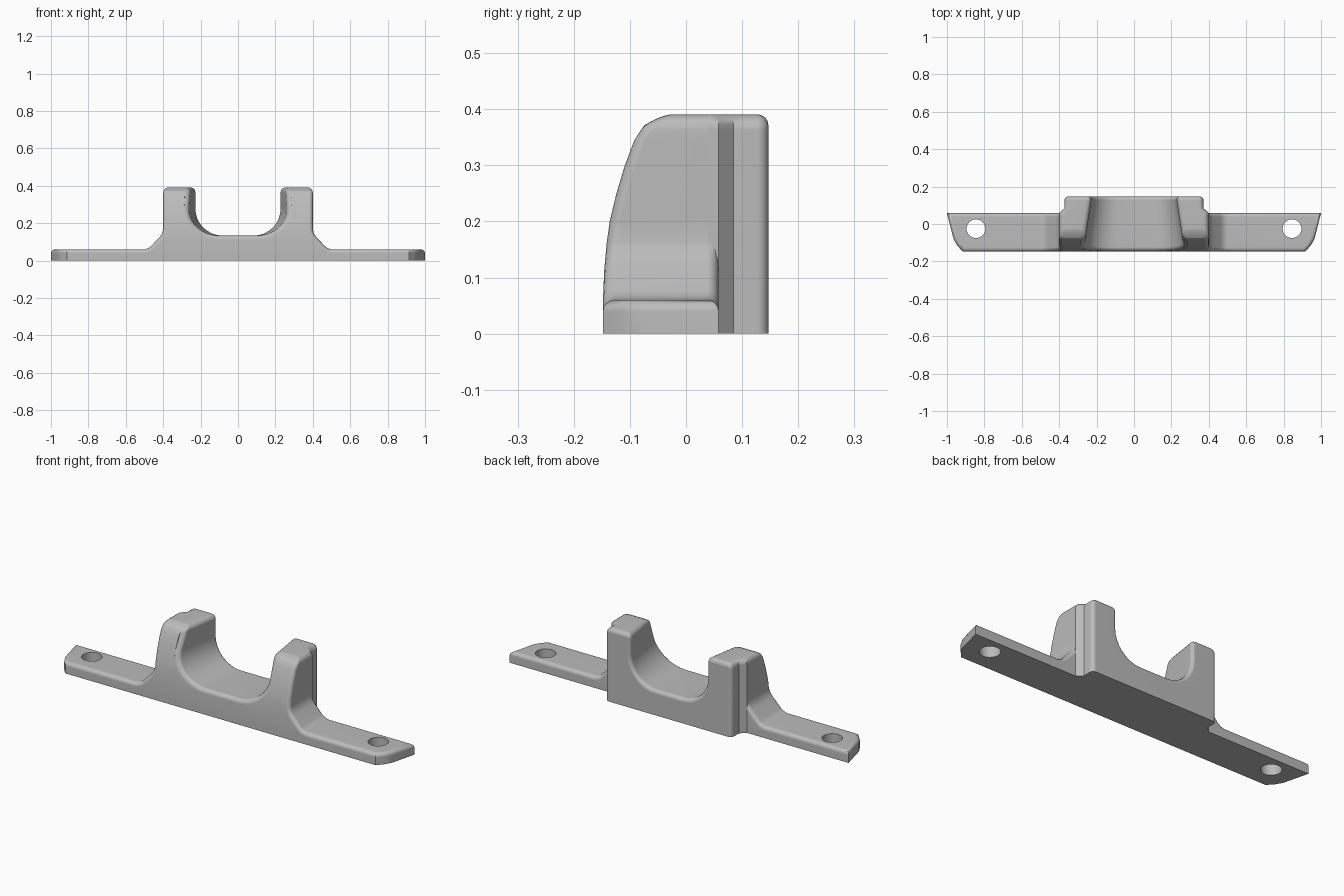
import bpy, bmesh
from math import sin, cos, pi, radians
from mathutils import Vector

cube = bpy.data.objects.get("Cube")
if cube:
    bpy.data.objects.remove(cube, do_unlink=True)

FILLET = 0.02
TOP = 0.391
FRONT, BACK = -0.148, 0.147
PLATE_BACK = 0.058

# Lean of the front face: (height, y)
LEAN = [(0.06, FRONT), (0.11, -0.146), (0.165, -0.141), (0.2, -0.136), (0.25, -0.124),
        (0.3, -0.109), (0.345, -0.092), (0.371, -0.075), (TOP, -0.045)]


def front_y(z):
    if z <= LEAN[0][0]:
        return FRONT
    for (z0, y0), (z1, y1) in zip(LEAN, LEAN[1:]):
        if z <= z1:
            return y0 + (y1 - y0) * (z - z0) / (z1 - z0)
    return LEAN[-1][1]


def arc(cx, cz, r, start, end, steps=4):
    angles = [radians(start + (end - start) * i / steps) for i in range(steps + 1)]
    return [(cx + r * cos(a), cz + r * sin(a)) for a in angles]


def inset_outline(points, d):
    """Move a counter-clockwise outline inward by d with mitred corners."""
    result = []
    for i, p in enumerate(points):
        a, b, c = Vector(points[i - 1]), Vector(p), Vector(points[(i + 1) % len(points)])
        e1, e2 = (b - a).normalized(), (c - b).normalized()
        n1, n2 = Vector((-e1.y, e1.x)), Vector((-e2.y, e2.x))
        result.append(b + (n1 + n2) * (d / (1 + n1.dot(n2))))
    return result


def round_start(e, sign=1, steps=4):
    turns = [pi / 2 * (steps - i) / steps for i in range(steps + 1)]
    return [(e + FILLET * (1 - sin(a)), sign * FILLET * (1 - cos(a))) for a in turns]


def round_end(e, sign=1, steps=4):
    turns = [pi / 2 * i / steps for i in range(steps + 1)]
    return [(e - FILLET * (1 - sin(a)), sign * FILLET * (1 - cos(a))) for a in turns]


def loft(name, half, rings, place):
    """Mirror a half outline and loft it through (position, inset) rings."""
    outline = half + [(-u, v) for u, v in reversed(half)]
    m, n = len(half), len(outline)
    bm = bmesh.new()
    loops = [[bm.verts.new(place(p.x, p.y, pos)) for p in inset_outline(outline, d)]
             for pos, d in rings]
    for a, b in zip(loops, loops[1:]):
        for i in range(n):
            j = (i + 1) % n
            bm.faces.new((a[i], a[j], b[j], b[i]))
    for ring in (loops[0], loops[-1]):
        for i in range(m - 1):
            bm.faces.new((ring[i], ring[i + 1], ring[n - 2 - i], ring[n - 1 - i]))
    bmesh.ops.recalc_face_normals(bm, faces=bm.faces[:])
    mesh = bpy.data.meshes.new(name)
    bm.to_mesh(mesh)
    bm.free()
    obj = bpy.data.objects.new(name, mesh)
    bpy.context.collection.objects.link(obj)
    return obj


def combine(target, other, operation):
    mod = target.modifiers.new(operation.title(), 'BOOLEAN')
    mod.operation, mod.solver, mod.object = operation, 'EXACT', other
    bpy.context.view_layer.objects.active = target
    bpy.ops.object.modifier_apply(modifier=mod.name)
    bpy.data.objects.remove(other, do_unlink=True)


def along_front(u, v, pos):
    # Positions near zero follow the leaning front face
    return (u, front_y(v) + pos if pos < 0.03 else pos, v)


def rear_place(u, v, pos):
    # Flares out to meet the wider front half
    flare = 0.0275 * min(1, max(0, (0.085 - pos) / 0.027))
    return (u + (flare if u > 0 else -flare), pos, v)


def saddle_place(u, v, pos):
    x, y, z = along_front(u, v, pos)
    widen = min(1, max(0, (BACK - y) / (BACK - FRONT)))
    return (x * (1 + 0.2 * widen), y, z)


# Mounting plate with clipped ends
plate_half = [(0.915, FRONT), (0.945, -0.115), (0.965, -0.08), (1, PLATE_BACK)]
bracket = loft("bracket", plate_half, [(-0.1, 0)] + round_end(0.06),
               lambda u, v, pos: (u, v, pos))

# Front half of the block with ramps down to the plate
block_half = [(0.54, -0.06), (0.54, 0.045), (0.50, 0.06), (0.48, 0.066), (0.465, 0.077),
              (0.42, 0.125), (0.408, 0.142), (0.4, 0.165)]
block_half += [(0.4, z) for z in (0.2, 0.25, 0.3, 0.345)]
block_half += arc(0.372, TOP - 0.028, 0.028, 0, 90)
front_block = loft("front_block", block_half,
                   round_start(0) + round_end(PLATE_BACK), along_front)
combine(bracket, front_block, 'UNION')

# Narrower rear half of the block
rear_half = [(0.372, -0.07)] + arc(0.344, TOP - 0.028, 0.028, 0, 90)
rear_rings = [(0.03, 0), (PLATE_BACK, 0), (0.085, 0)] + round_end(BACK)
rear_block = loft("rear_block", rear_half, rear_rings, rear_place)
combine(bracket, rear_block, 'UNION')

# Tapered saddle opening with rounded rims
saddle_half = arc(0.08, 0.278, 0.145, -90, 0, 8)
saddle_half += arc(0.25, TOP - 0.025, 0.025, 180, 90) + [(0.255, 0.45)]
saddle_rings = ([(-0.1, -FILLET)] + round_start(0, -1)
                + round_end(BACK, -1) + [(0.25, -FILLET)])
saddle = loft("saddle_cutter", saddle_half, saddle_rings, saddle_place)
combine(bracket, saddle, 'DIFFERENCE')

# Screw holes
for side in (-1, 1):
    bpy.ops.mesh.primitive_cylinder_add(vertices=40, radius=0.05, depth=0.5,
                                        location=(side * 0.845, -0.025, 0))
    combine(bracket, bpy.context.object, 'DIFFERENCE')

# Flat underside
bpy.ops.mesh.primitive_cube_add(size=1, location=(0, 0, -0.5))
slab = bpy.context.object
slab.scale = (3, 3, 1)
bpy.context.view_layer.update()
combine(bracket, slab, 'DIFFERENCE')

# Tidy tiny edges left by the joins
bm = bmesh.new()
bm.from_mesh(bracket.data)
bmesh.ops.remove_doubles(bm, verts=bm.verts[:], dist=0.0003)
bm.to_mesh(bracket.data)
bm.free()

# Grey finish
grey = bpy.data.materials.new("plain grey")
grey.use_nodes = True
colour = (0.5, 0.5, 0.5, 1)
grey.diffuse_color = colour
grey.node_tree.nodes["Principled BSDF"].inputs["Base Color"].default_value = colour
bracket.data.materials.clear()
bracket.data.materials.append(grey)
for face in bracket.data.polygons:
    face.material_index = 0

# Smooth fillets with crisp corners
bpy.ops.object.select_all(action='DESELECT')
bracket.select_set(True)
bpy.context.view_layer.objects.active = bracket
bpy.ops.object.shade_smooth_by_angle(angle=radians(35))
weighted = bracket.modifiers.new("Weighted Normals", 'WEIGHTED_NORMAL')
weighted.keep_sharp = True
